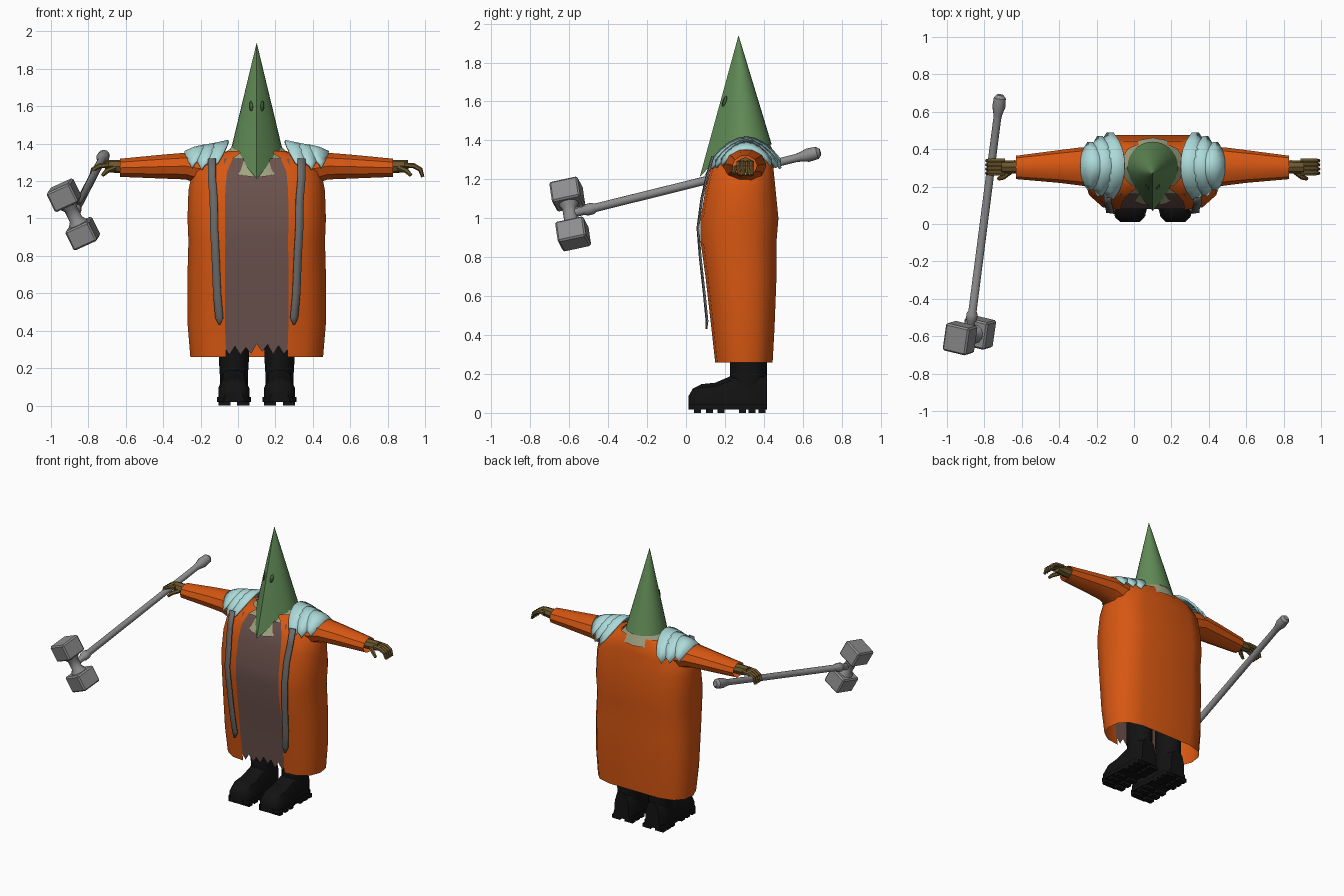
import bpy, bmesh, math, random
from mathutils import Vector, Matrix

random.seed(4)
if "Cube" in bpy.data.objects:
    bpy.data.objects.remove(bpy.data.objects["Cube"])

CX = 0.1  # the figure's own centre line


def material(name, r, g, b):
    m = bpy.data.materials.new(name)
    m.use_nodes = True
    m.diffuse_color = (r, g, b, 1)
    m.node_tree.nodes["Principled BSDF"].inputs["Base Color"].default_value = (r, g, b, 1)
    return m


ORANGE = material("orange cloth", 0.68, 0.095, 0.006)
BROWN = material("brown cloth", 0.15, 0.085, 0.075)
CYAN = material("pale cyan", 0.42, 0.70, 0.70)
STRAP = material("strap grey", 0.15, 0.15, 0.15)
STEEL = material("hammer grey", 0.27, 0.27, 0.275)
GREEN = material("hat green", 0.12, 0.26, 0.095)
DARK = material("dark green", 0.06, 0.14, 0.05)
KHAKI = material("khaki", 0.36, 0.36, 0.22)
OLIVE = material("olive skin", 0.15, 0.095, 0.025)
BLACK = material("black leather", 0.006, 0.006, 0.006)


def finish(name, bm, mat, angle=35, thick=0):
    bmesh.ops.recalc_face_normals(bm, faces=bm.faces)
    me = bpy.data.meshes.new(name)
    bm.to_mesh(me)
    bm.free()
    me.materials.append(mat)
    ob = bpy.data.objects.new(name, me)
    bpy.context.collection.objects.link(ob)
    if thick:
        mod = ob.modifiers.new("thickness", 'SOLIDIFY')
        mod.thickness = thick
        mod.offset = 0
    bpy.ops.object.select_all(action='DESELECT')
    ob.select_set(True)
    bpy.context.view_layer.objects.active = ob
    bpy.ops.object.shade_smooth_by_angle(angle=math.radians(angle))
    return ob


def loft(name, rings, mat, closed=True, caps=(False, False), angle=35, thick=0):
    """Skin a list of equal-length point rings."""
    bm = bmesh.new()
    vs = [[bm.verts.new(p) for p in r] for r in rings]
    n = len(vs[0])
    for a, b in zip(vs, vs[1:]):
        for i in range(n if closed else n - 1):
            j = (i + 1) % n
            bm.faces.new((a[i], a[j], b[j], b[i]))
    for cap, ring in zip(caps, (vs[0], vs[-1])):
        if cap:
            bm.faces.new(ring)
    return finish(name, bm, mat, angle, thick)


def tube(name, path, radii, mat, n=10, ref=(0, 0, 1)):
    path = [Vector(p) for p in path]
    rings = []
    for i, (p, r) in enumerate(zip(path, radii)):
        t = (path[min(i + 1, len(path) - 1)] - path[max(i - 1, 0)]).normalized()
        u = Vector(ref).cross(t).normalized()
        v = t.cross(u)
        rings.append([p + r * (math.cos(k * math.tau / n) * u + math.sin(k * math.tau / n) * v)
                      for k in range(n)])
    return loft(name, rings, mat, caps=(True, True))


def box(name, center, size, mat, rot=None, bevel=0):
    bm = bmesh.new()
    bmesh.ops.create_cube(bm, size=1)
    if bevel:
        bmesh.ops.scale(bm, vec=size, verts=bm.verts)
        bmesh.ops.bevel(bm, geom=bm.edges[:], offset=bevel, segments=1, affect='EDGES')
    else:
        bmesh.ops.scale(bm, vec=size, verts=bm.verts)
    m = Matrix.Translation(center) @ (rot.to_4x4() if rot else Matrix())
    bmesh.ops.transform(bm, matrix=m, verts=bm.verts)
    return finish(name, bm, mat, 30)


# Robe: height, half width, front y, back y
ROBE = [(0.26, .355, .15, .445), (0.44, .37, .13, .455), (0.7, .37, .10, .465),
        (0.88, .365, .075, .465), (1.0, .37, .075, .475), (1.15, .365, .10, .46),
        (1.25, .345, .125, .45), (1.32, .28, .16, .44), (1.36, .16, .20, .42)]
HALF = [(.46, -1), (.72, -.93), (.92, -.6), (1, -.1), (.97, .45), (.83, .82), (.55, 1), (0, 1)]
OUTLINE = HALF + [(-u, v) for u, v in HALF[-2::-1]]
loft("robe", [[(CX + u * hw, (y0 + y1) / 2 + v * (y1 - y0) / 2, z) for u, v in OUTLINE]
              for z, hw, y0, y1 in ROBE], ORANGE, closed=False, angle=40)


def robe_front(z):
    for a, b in zip(ROBE, ROBE[1:]):
        if z <= b[0]:
            return a[2] + (b[2] - a[2]) * (z - a[0]) / (b[0] - a[0])
    return ROBE[-1][2]


# Apron filling the robe's front opening, torn along the bottom
hem = [0.3 + 0.02 * (-1) ** i + random.uniform(-.012, .012) for i in range(13)]
rows = [hem] + [[z] * 13 for z in (.44, .7, .88, 1.0, 1.15, 1.25, 1.32)]
loft("apron", [[(CX + 0.175 * (i / 6 - 1), robe_front(z) + 0.004, z) for i, z in enumerate(r)]
               for r in rows], BROWN, closed=False)

# Collar
collar = []
for hw, y0, y1, zf, zb, dip in ((.19, .095, .462, 1.22, 1.31, .06), (.13, .19, .43, 1.37, 1.39, .0)):
    ring = []
    for k in range(16):
        s, c = math.sin(k * math.tau / 16), math.cos(k * math.tau / 16)
        z = 1.33 + (zf - 1.33) * c if c > 0 else 1.33 - (zb - 1.33) * c
        if dip == 0:
            z = 1.385
        ring.append((CX + hw * s, (y0 + y1) / 2 - c * (y1 - y0) / 2, z))
    collar.append(ring)
loft("collar", collar, KHAKI, angle=20)


# Pointed hat, drawn down to a beak at the front; f runs from tip to brim
def hat_point(a, f):
    s, c = abs(math.sin(a)), math.cos(a)
    front = 1 - s if c > 0 else 0
    brim = Vector((CX + .135 * math.sin(a), .305 - .135 * c - .1 * front ** 1.5, 1.38 - .17 * front))
    return Vector((CX, .27, 1.94)).lerp(brim, f)


loft("hat", [[hat_point(k * math.tau / 28, f) for k in range(28)] for f in (1, .66, .33, .004)],
     GREEN, caps=(False, True))
for s, side in ((1, "left"), (-1, "right")):
    bm = bmesh.new()
    loop = [k * math.tau / 10 for k in range(10)]
    bm.faces.new([bm.verts.new(hat_point(s * (.45 + .13 * math.cos(t)), .517 + .038 * math.sin(t))
                               + Vector((0, -.005, 0))) for t in loop])
    finish(side + "_eye", bm, DARK, thick=.004)

# Sides: arms, hands, pads, straps and boots
ARM = [(.22, 1.16, 1.35, .19, .41), (.31, 1.18, 1.355, .19, .41), (.38, 1.205, 1.355, .205, .41),
       (.5, 1.21, 1.345, .22, .395), (.73, 1.22, 1.322, .24, .365)]
PADS = [(.15, .3, 1.415, 1.37, .175, .115), (.22, .34, 1.40, 1.365, .155, .105),
        (.28, .385, 1.39, 1.355, .125, .085)]
STRAP_PATH = [(.24, .135, 1.32), (.24, .105, 1.22), (.23, .078, 1.1), (.228, .058, .95),
              (.22, .07, .8), (.212, .092, .6), (.2, .105, .47)]
FOOT = [(.012, .045, .085), (.035, .07, .125), (.08, .083, .148), (.15, .083, .155),
        (.22, .075, .185), (.3, .075, .22), (.38, .075, .21), (.415, .055, .2)]

for s, side in ((1, "left_"), (-1, "right_")):
    X = lambda d: CX + s * d
    loft(side + "sleeve", [[(X(d), (y0 + y1) / 2 + (y1 - y0) / 2 * math.cos(k * math.tau / 10),
                             (z0 + z1) / 2 + (z1 - z0) / 2 * math.sin(k * math.tau / 10))
                            for k in range(10)] for d, z0, z1, y0, y1 in ARM], ORANGE, angle=30)

    # Hand: wrist, four curled fingers and a thumb
    tube(side + "palm", [(X(.6), .305, 1.27), (X(.74), .305, 1.278), (X(.81), .305, 1.282)],
         (.03, .036, .032), OLIVE, 8, (0, 1, 0))
    for i in range(4):
        y = .272 + .022 * i
        tube(side + "finger", [(X(.79), y, 1.285), (X(.84), y, 1.282), (X(.875), y, 1.262),
                               (X(.888), y, 1.222)], (.014, .014, .013, .009), OLIVE, 6, (0, 1, 0))
    tube(side + "thumb", [(X(.76), .28, 1.27), (X(.8), .25, 1.255), (X(.825), .242, 1.23)],
         (.014, .014, .01), OLIVE, 6)

    # Overlapping arched shoulder plates
    for d0, d1, z0, z1, ry, drop in PADS:
        rings = []
        for k in range(-4, 5):
            t = k / 4
            w = 1 - .75 * abs(t) ** 2.5
            mid = (d0 + d1) / 2
            rings.append([(X(mid + (d - mid) * w), .31 + ry * t, z - drop * t * t)
                          for d, z in ((d0, z0), (mid, (z0 + z1) / 2 + .006), (d1, z1))])
        loft(side + "shoulder_plate", rings, CYAN, closed=False, angle=20, thick=.012)

    # Hanging strap with a pointed end
    rows = [[(X(d - .021), y, z), (X(d + .021), y + .006, z)] for d, y, z in STRAP_PATH]
    rows.append([(X(.196), .105, .43), (X(.204), .105, .43)])
    loft(side + "strap", rows, STRAP, closed=False, thick=.008)

    # Boot: foot, shaft, sole and treads
    b = X(.122)
    loft(side + "boot_foot", [[(b + hw * u, y, .03 + (zt - .03) * v) for u, v in
                               ((-1, 0), (-1, .5), (-.75, .85), (-.3, 1), (.3, 1), (.75, .85),
                                (1, .5), (1, 0))] for y, hw, zt in FOOT], BLACK, caps=(True, True))
    loft(side + "boot_shaft", [[(b + hw * math.cos(k * math.tau / 12),
                                 .32 + .095 * math.sin(k * math.tau / 12), z) for k in range(12)]
                               for z, hw in ((.06, .075), (.16, .075), (.24, .08), (.42, .085))],
         BLACK, caps=(True, True))
    sole = [(hw + .008, y) for y, hw, _ in FOOT]
    edge = [(b + w, y) for w, y in sole] + [(b - w, y) for w, y in reversed(sole)]
    loft(side + "sole", [[(x, y, z) for x, y in edge] for z in (.018, .045)], BLACK, caps=(True, True))
    for y in (.06, .12, .18, .29, .34, .39):
        for e in (-1, 1):
            box(side + "tread", (b + e * .05, y, .012), (.065, .036, .024), BLACK)

# Long hammer held in the right hand
butt, head = Vector((-.715, .69, 1.34)), Vector((-.88, -.595, 1.022))
STOPS = [(0, .018), (.012, .032), (.05, .035), (.08, .024), (.1, .021), (.9, .022), (.91, .03),
         (.935, .03), (.945, .022), (1, .022)]
tube("hammer_handle", [butt.lerp(head, t) for t, _ in STOPS], [r for _, r in STOPS], STEEL, 12)
axis = Vector((.10, .03, -.205)).normalized()
along = (head - butt)
along = (along - along.dot(axis) * axis).normalized()
turn = Matrix((along.cross(axis), along, axis)).transposed()
for e in (-1, 1):
    box("hammer_block", head + axis * e * .115, (.14, .15, .115), STEEL, turn, .009)
tube("hammer_neck", [head + axis * e for e in (-.07, -.05, -.03, .03, .05, .07)],
     (.055, .05, .036, .036, .05, .055), STEEL, 12, (0, 1, 0))
